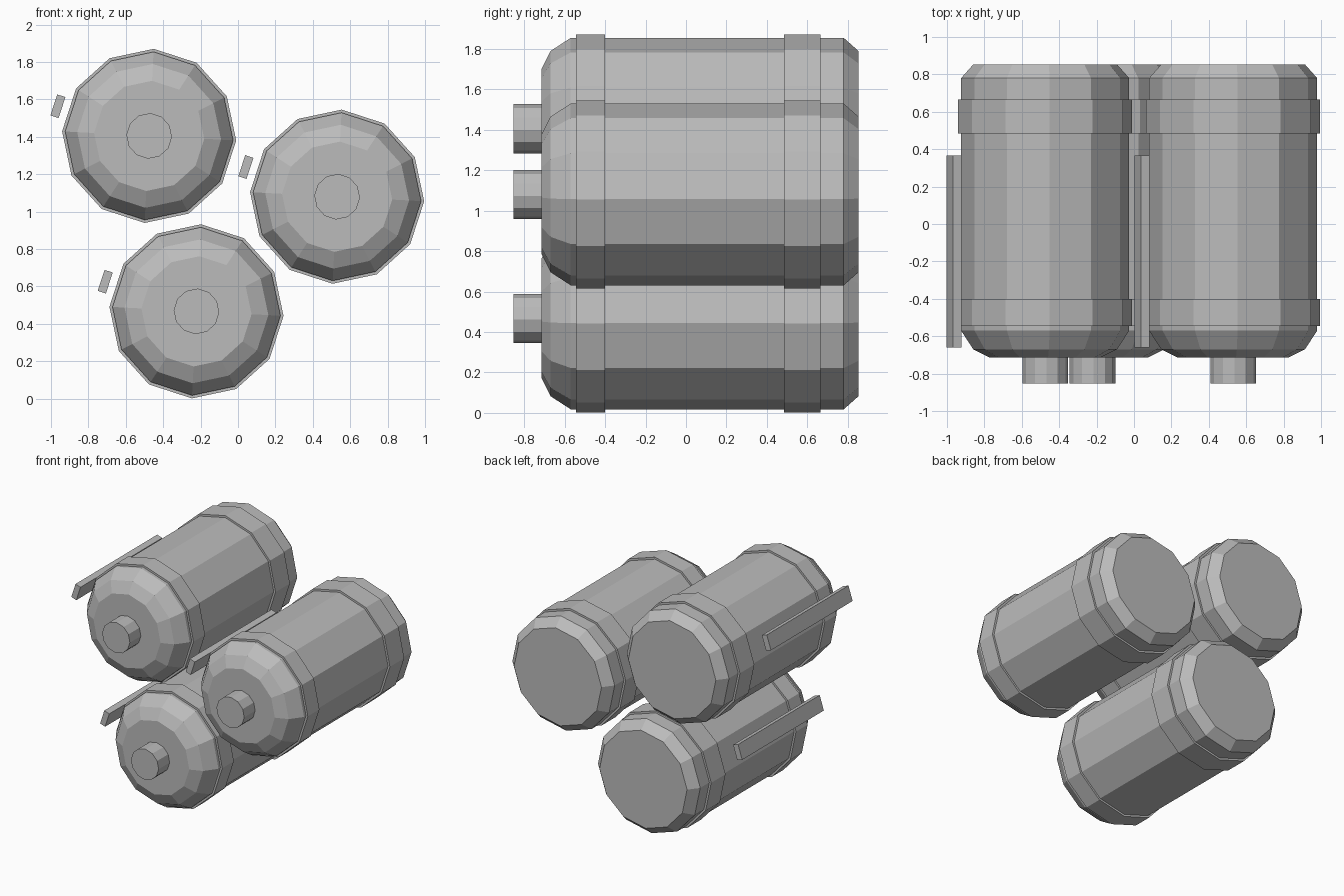
import bpy, bmesh, math
from mathutils import Matrix

if "Cube" in bpy.data.objects:
    bpy.data.objects.remove(bpy.data.objects["Cube"])

grey = bpy.data.materials.new("tank_grey")
grey.diffuse_color = (0.5, 0.5, 0.5, 1)
grey.use_nodes = True
grey.node_tree.nodes["Principled BSDF"].inputs["Base Color"].default_value = grey.diffuse_color

SIDES = 12
TURN = math.radians(-3)


def finish(bm, name, x, z):
    bmesh.ops.recalc_face_normals(bm, faces=bm.faces)
    mesh = bpy.data.meshes.new(name)
    bm.to_mesh(mesh)
    bm.free()
    mesh.materials.append(grey)
    obj = bpy.data.objects.new(name, mesh)
    obj.location = (x, 0, z)
    bpy.context.collection.objects.link(obj)
    return obj


def lathe(name, profile, x, z):
    """Twelve-sided capped solid around the y axis from (y, radius) pairs."""
    bm = bmesh.new()
    rings = []
    for y, r in profile:
        angles = [TURN + 2 * math.pi * k / SIDES for k in range(SIDES)]
        rings.append([bm.verts.new((r * math.cos(a), y, r * math.sin(a))) for a in angles])
    for a, b in zip(rings, rings[1:]):
        for k in range(SIDES):
            n = (k + 1) % SIDES
            bm.faces.new((a[k], a[n], b[n], b[k]))
    bm.faces.new(rings[0])
    bm.faces.new(rings[-1])
    return finish(bm, name, x, z)


def rail(name, x, z):
    """Long bar floating parallel to one flat side of the tank."""
    bm = bmesh.new()
    bmesh.ops.create_cube(bm, size=1)
    bmesh.ops.scale(bm, vec=(0.046, 1.025, 0.118), verts=bm.verts)
    bmesh.ops.translate(bm, vec=(-0.513, -0.147, 0), verts=bm.verts)
    bmesh.ops.rotate(bm, cent=(0, 0, 0), verts=bm.verts,
                     matrix=Matrix.Rotation(math.radians(18), 3, 'Y'))
    return finish(bm, name, x, z)


# Tank body with domed front and bevelled back
BODY = [(-0.715, 0.295), (-0.67, 0.385), (-0.57, 0.45), (0.78, 0.45), (0.853, 0.385)]

centres = {"upper": (-0.475, 1.405), "side": (0.53, 1.08), "lower": (-0.222, 0.467)}
for label, (x, z) in centres.items():
    lathe(label + "_tank", BODY, x, z)
    # Raised bands around the body
    lathe(label + "_front_band", [(-0.545, 0.466), (-0.4, 0.466)], x, z)
    lathe(label + "_back_band", [(0.485, 0.466), (0.665, 0.466)], x, z)
    # Valve stub and side rail
    lathe(label + "_valve", [(-0.853, 0.122), (-0.71, 0.122)], x, z)
    rail(label + "_rail", x, z)
